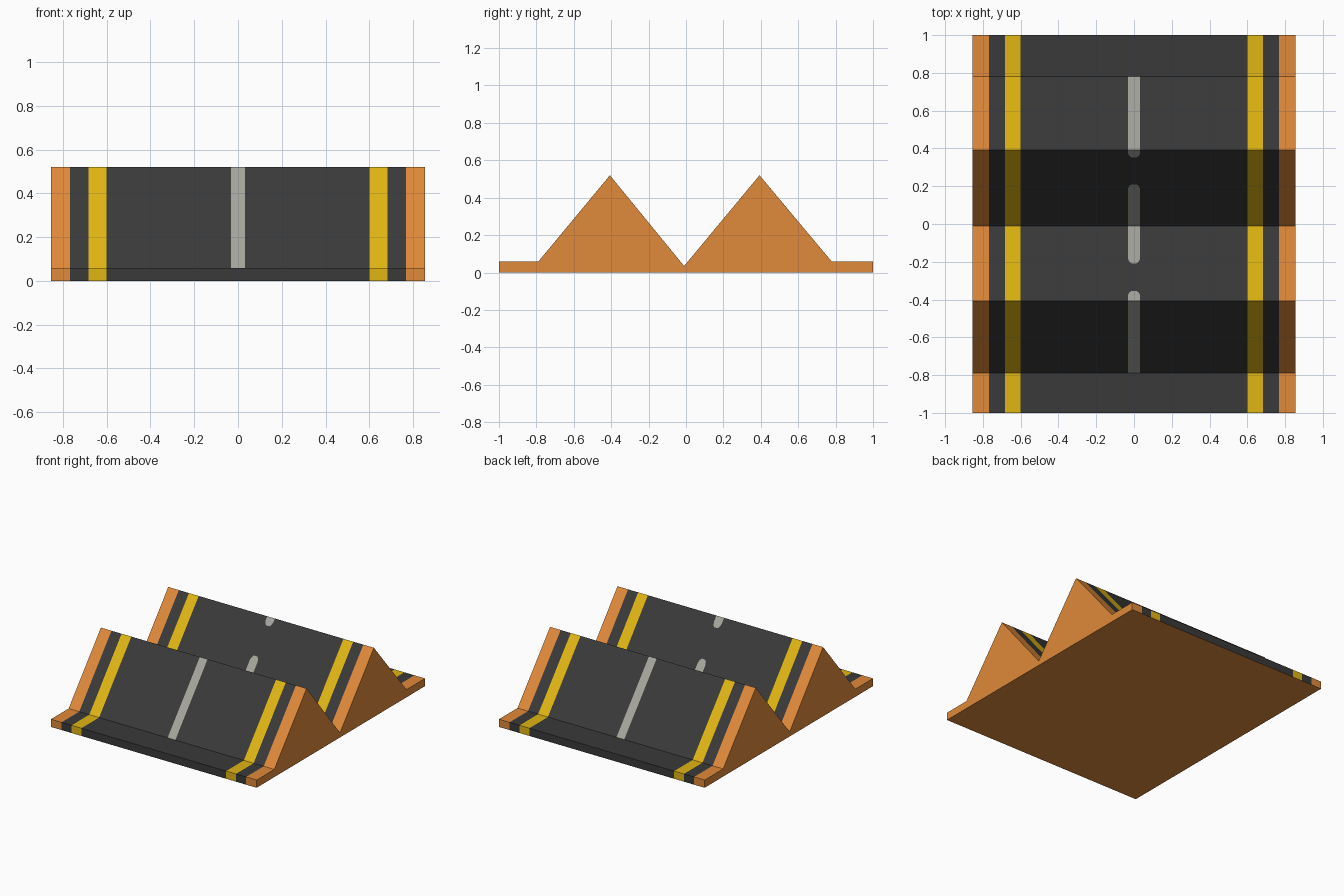
import bpy, bmesh

if "Cube" in bpy.data.objects:
    bpy.data.objects.remove(bpy.data.objects["Cube"])


def material(name, rgb):
    m = bpy.data.materials.new(name)
    m.diffuse_color = (*rgb, 1)
    m.use_nodes = True
    m.node_tree.nodes["Principled BSDF"].inputs["Base Color"].default_value = m.diffuse_color
    return m


mats = [material("orange_body", (0.745, 0.254, 0.042)),
        material("dark_asphalt", (0.042, 0.042, 0.042)),
        material("yellow_line", (0.753, 0.468, 0.006)),
        material("grey_dash", (0.381, 0.381, 0.342))]
ORANGE, DARK, YELLOW, GREY = range(4)

# Side profile (y, z) of the double ramp
PROFILE = [(-1, 0.058), (-0.79, 0.058), (-0.407, 0.52), (-0.01, 0.035),
           (0.393, 0.52), (0.78, 0.058), (1, 0.058)]
# Centre dashes: start, end, round start?, round end?
DASHES = [(-0.79, -0.355, False, True), (-0.208, 0.21, True, True),
          (0.353, 0.78, True, False)]
W = 0.032
ROUND = [(0, 0.014), (0.008, 0.025), (0.022, W)]


def height(y):
    for (a, za), (b, zb) in zip(PROFILE, PROFILE[1:]):
        if y <= b:
            return za + (zb - za) * (y - a) / (b - a)
    return PROFILE[-1][1]


# Rows across the road: y -> half width of the centre column
rows = {y: W for y, z in PROFILE}
for a, b, round_a, round_b in DASHES:
    if round_a:
        rows.update({a + d: w for d, w in ROUND})
    if round_b:
        rows.update({b - d: w for d, w in ROUND})
ys = sorted(rows)

bm = bmesh.new()


def ring(y, z):
    w = rows[y]
    return [bm.verts.new((x, y, z)) for x in
            (-0.855, -0.767, -0.683, -0.602, -w, w, 0.602, 0.683, 0.767, 0.855)]


STRIPS = [ORANGE, DARK, YELLOW, DARK, DARK, DARK, YELLOW, DARK, ORANGE]
tops = [ring(y, height(y)) for y in ys]
bases = [ring(y, 0) for y in ys]


def face(verts, mat):
    bm.faces.new(verts).material_index = mat


# Road surface, underside and side walls
for i in range(len(ys) - 1):
    mid = (ys[i] + ys[i + 1]) / 2
    dashed = any(a < mid < b for a, b, _, _ in DASHES)
    t0, t1, b0, b1 = tops[i], tops[i + 1], bases[i], bases[i + 1]
    for c, mat in enumerate(STRIPS):
        face((t0[c], t0[c + 1], t1[c + 1], t1[c]), GREY if c == 4 and dashed else mat)
        face((b0[c], b1[c], b1[c + 1], b0[c + 1]), ORANGE)
    face((b0[0], t0[0], t1[0], b1[0]), ORANGE)
    face((b0[-1], b1[-1], t1[-1], t0[-1]), ORANGE)

# Painted front and back edges
for t, b in ((tops[0], bases[0]), (tops[-1], bases[-1])):
    for c, mat in enumerate(STRIPS):
        face((b[c], b[c + 1], t[c + 1], t[c]), mat)

bmesh.ops.recalc_face_normals(bm, faces=bm.faces)
mesh = bpy.data.meshes.new("double_ramp_road")
bm.to_mesh(mesh)
bm.free()
for m in mats:
    mesh.materials.append(m)
bpy.context.collection.objects.link(bpy.data.objects.new("double_ramp_road", mesh))
